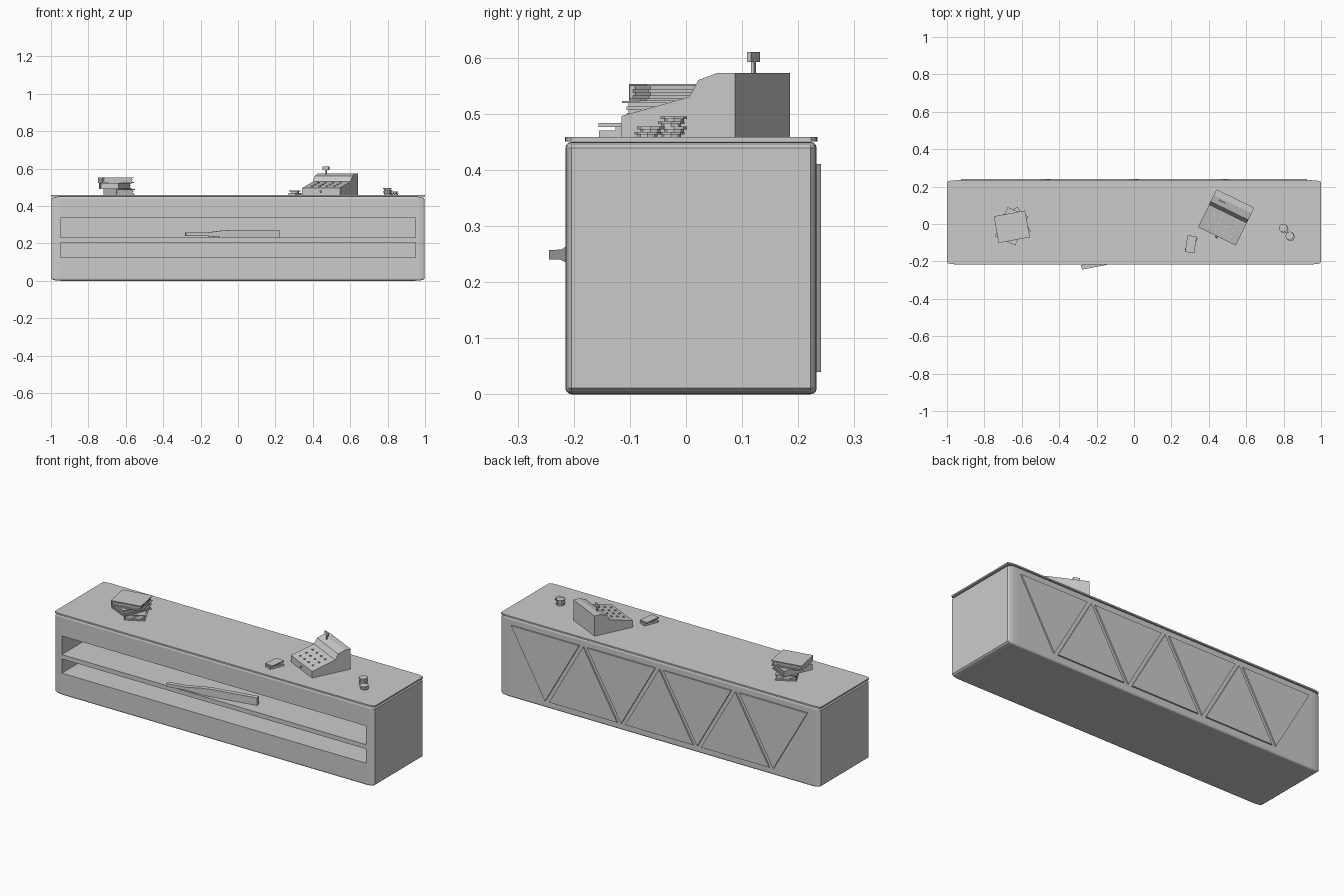
import bpy, bmesh, math
from mathutils import Matrix, Vector

if "Cube" in bpy.data.objects:
    bpy.data.objects.remove(bpy.data.objects["Cube"])


def finish(bm, name, loc=(0, 0, 0), rot=0.0):
    bmesh.ops.recalc_face_normals(bm, faces=bm.faces)
    me = bpy.data.meshes.new(name)
    bm.to_mesh(me)
    bm.free()
    ob = bpy.data.objects.new(name, me)
    ob.location = loc
    ob.rotation_euler.z = math.radians(rot)
    bpy.context.collection.objects.link(ob)
    return ob


def add_box(bm, c, s):
    m = Matrix.Translation(c) @ Matrix.Diagonal((*s, 1))
    bmesh.ops.create_cube(bm, size=1, matrix=m)


def boxes(name, parts, loc=(0, 0, 0), rot=0.0):
    bm = bmesh.new()
    for c, s in parts:
        add_box(bm, c, s)
    return finish(bm, name, loc, rot)


def add_disc(bm, c, r, h, n=8):
    bmesh.ops.create_cone(bm, cap_ends=True, segments=n, radius1=r, radius2=r,
                          depth=h, matrix=Matrix.Translation(c))


def prism(name, pts, vec, loc=(0, 0, 0), rot=0.0):
    bm = bmesh.new()
    f = bm.faces.new([bm.verts.new(p) for p in pts])
    r = bmesh.ops.extrude_face_region(bm, geom=[f])
    bmesh.ops.translate(bm, vec=vec, verts=[v for v in r["geom"] if isinstance(v, bmesh.types.BMVert)])
    return finish(bm, name, loc, rot)


def soft_box(name, c, s, edges_filter=None):
    # bevelled on the unit cube, then stretched
    bm = bmesh.new()
    bmesh.ops.create_cube(bm, size=1)
    edges = [e for e in bm.edges if not edges_filter or edges_filter(e)]
    bmesh.ops.bevel(bm, geom=edges, offset=0.025, segments=3, profile=0.5, affect='EDGES')
    bmesh.ops.scale(bm, vec=s, verts=bm.verts)
    bmesh.ops.translate(bm, vec=c, verts=bm.verts)
    return finish(bm, name)


# Counter body with two open shelves, and its top
body = soft_box("counter_body", (0, 0.009, 0.225), (1.996, 0.448, 0.45))
soft_box("counter_top", (0, 0.009, 0.4545), (2.0, 0.45, 0.008),
         lambda e: abs(e.verts[0].co.z - e.verts[1].co.z) > 0.5)
for i, (z0, z1) in enumerate([(0.23, 0.335), (0.125, 0.205)]):
    cut = boxes(f"shelf_cutter_{i}", [((0, -0.06, (z0 + z1) / 2), (1.9, 0.42, z1 - z0))])
    cut.hide_render = True
    cut.hide_viewport = False
    cut.display_type = 'WIRE'
    mod = body.modifiers.new("shelf", 'BOOLEAN')
    mod.operation = 'DIFFERENCE'
    mod.solver = 'EXACT'
    mod.object = cut

# Alternating triangle panels on the back
for i in range(7):
    cx = -0.7125 + i * 0.2375
    base, tip = (0.41, 0.04) if i % 2 == 0 else (0.04, 0.41)
    prism(f"back_panel_{i}", [(cx - 0.2125, 0.23, base), (cx + 0.2125, 0.23, base), (cx, 0.23, tip)],
          (0, 0.011, 0))

# Club lying on the upper shelf, handle sticking out
club = [(-0.255, 0.24), (-0.15, 0.24), (-0.09, 0.234), (-0.03, 0.23), (0.255, 0.23),
        (0.255, 0.272), (0.0, 0.272), (-0.06, 0.268), (-0.14, 0.258), (-0.255, 0.257)]
prism("shelf_club", [(x, -0.0125, z) for x, z in club], (0, 0.025, 0), (-0.03, -0.183, 0), 11)

# Cash register
reg_loc, reg_rot = (0.4925, 0.035, 0), -26
prof = [(-0.112, 0.458), (-0.112, 0.496), (0.022, 0.53), (0.04, 0.56), (0.079, 0.573),
        (0.113, 0.573), (0.113, 0.458)]
prism("register_body", [(-0.112, y, z) for y, z in prof], (0.224, 0, 0), reg_loc, reg_rot)
keys = []
for r in range(3):
    for c in range(4):
        y = -0.082 + r * 0.036
        z = 0.496 + (y + 0.112) * 0.254
        keys.append(((-0.066 + c * 0.044, y, z), (0.009, 0.009, 0.01)))
boxes("register_keys", keys, reg_loc, reg_rot)
boxes("register_display", [((-0.057, 0.067, 0.58), (0.007, 0.006, 0.03)),
                           ((-0.057, 0.067, 0.601), (0.036, 0.008, 0.018))], reg_loc, reg_rot)
bm = bmesh.new()
bmesh.ops.create_uvsphere(bm, u_segments=8, v_segments=6, radius=0.006,
                          matrix=Matrix.Translation((0, -0.115, 0.478)))
finish(bm, "register_drawer_knob", reg_loc, reg_rot)


# Stack of books: covers, spine and layered pages
def book(name, loc, rot, w, d, h):
    t = 0.004
    parts = [((0, 0, t / 2), (w, d, t)), ((0, 0, h - t / 2), (w, d, t)),
             ((-w / 2 + t / 2, 0, h / 2), (t, d, h - 2 * t))]
    n = 4
    ph = (h - 2 * t) / n
    for k in range(n):
        ins = 0.006 + 0.003 * (k % 2)
        parts.append(((0, 0, t + ph * (k + 0.5)), (w - 2 * ins, d - 2 * ins, ph)))
    boxes(name, parts, loc, rot)


book("book_bottom", (-0.635, 0.0, 0.458), 28, 0.11, 0.15, 0.032)
book("book_middle", (-0.655, -0.012, 0.49), -24, 0.12, 0.17, 0.033)
book("book_top", (-0.653, -0.015, 0.523), 10.5, 0.17, 0.145, 0.03)

# Small pile of note bundles
boxes("notes_lower", [((0, 0, 0.464), (0.04, 0.085, 0.012))], (0.305, -0.108, 0), -22)
boxes("notes_band", [((0, 0, 0.4735), (0.036, 0.03, 0.007))], (0.305, -0.108, 0), -10)
boxes("notes_upper", [((0, 0, 0.48), (0.05, 0.09, 0.007))], (0.304, -0.108, 0), -8)

# Two coin stacks
for name, x, y, n in [("coin_stack_tall", 0.80, -0.024, 4), ("coin_stack_short", 0.835, -0.066, 2)]:
    bm = bmesh.new()
    for k in range(n):
        dx = 0.0025 * (-1) ** k
        z = 0.4585 + k * 0.0092
        add_disc(bm, (dx, -dx, z + 0.0023), 0.018, 0.0046)
        add_disc(bm, (dx, -dx, z + 0.0069), 0.0235, 0.0046)
    finish(bm, name, (x, y, 0))
